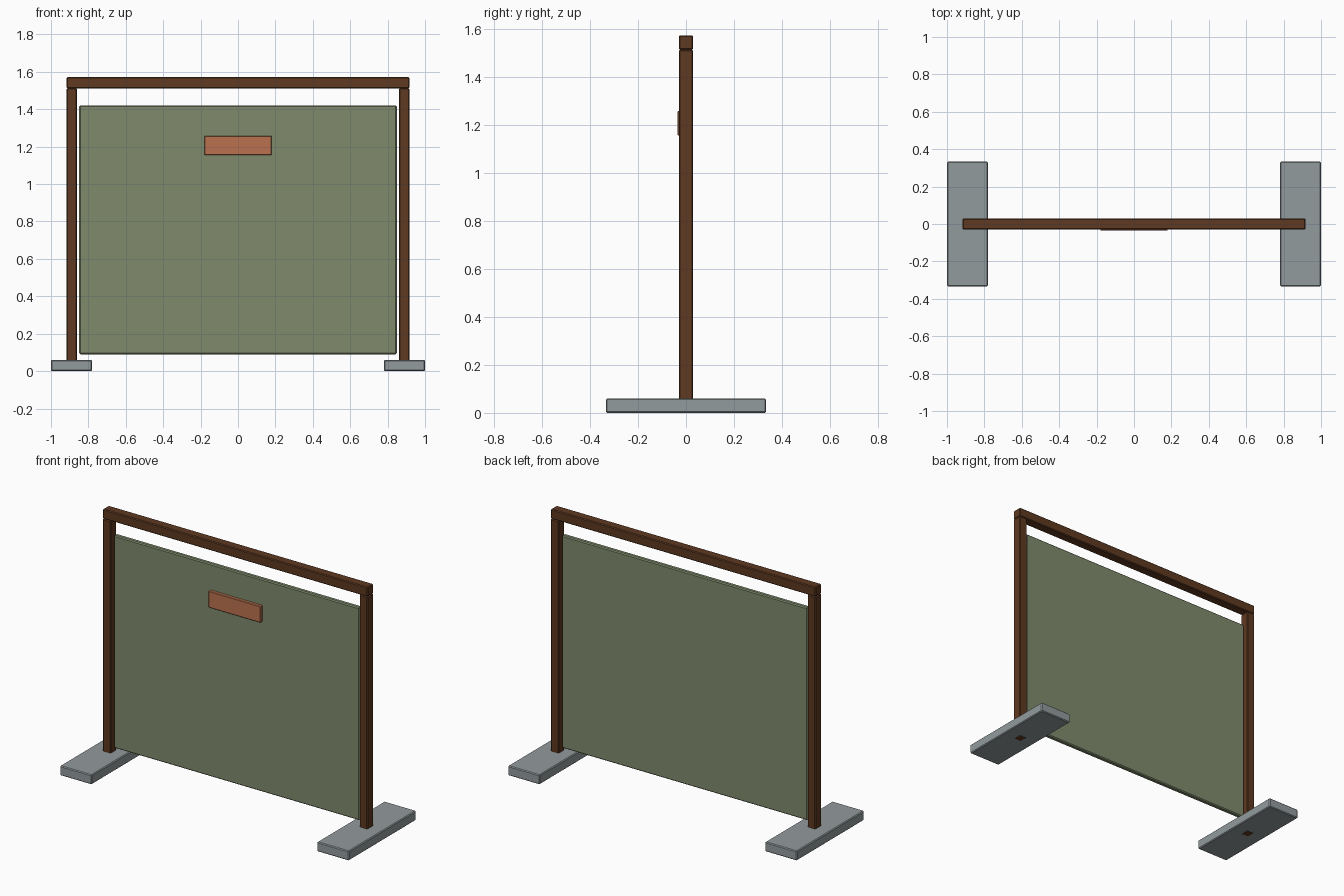
import bpy
import bmesh
from mathutils import Vector

cube = bpy.data.objects.get("Cube")
if cube:
    bpy.data.objects.remove(cube, do_unlink=True)


def material(name, color):
    mat = bpy.data.materials.new(name)
    mat.use_nodes = True
    mat.diffuse_color = (*color, 1)
    mat.node_tree.nodes["Principled BSDF"].inputs["Base Color"].default_value = (*color, 1)
    return mat


def box(name, low, high, mat, bevel):
    """Chamfered block spanning two opposite corners."""
    low, high = Vector(low), Vector(high)
    size, centre = high - low, (low + high) / 2
    bm = bmesh.new()
    bmesh.ops.create_cube(bm, size=1)
    bmesh.ops.scale(bm, vec=size, verts=bm.verts)
    bmesh.ops.bevel(bm, geom=bm.edges[:], offset=bevel, segments=1, affect='EDGES')
    mesh = bpy.data.meshes.new(name)
    bm.to_mesh(mesh)
    bm.free()
    mesh.materials.append(mat)
    obj = bpy.data.objects.new(name, mesh)
    obj.location = centre
    bpy.context.collection.objects.link(obj)
    return obj


wood = material("dark wood", (0.112, 0.041, 0.015))
cloth = material("sage green", (0.215, 0.258, 0.152))
clay = material("terracotta", (0.5, 0.171, 0.08))
stone = material("grey stone", (0.29, 0.328, 0.337))

# Feet and posts; each post runs through its foot to the ground
for side, sign in (("left", 1), ("right", -1)):
    def span(inner, outer):
        return sorted((sign * inner, sign * outer))

    a, b = span(0.78, 1.0)
    box(side + "_foot", (a, -0.333, 0), (b, 0.333, 0.06), stone, 0.005)
    a, b = span(0.86, 0.916)
    box(side + "_post", (a, -0.03, -0.0005), (b, 0.03, 1.512), wood, 0.005)

# Top rail
box("top_rail", (-0.916, -0.03, 1.512), (0.916, 0.03, 1.572), wood, 0.005)

# Hanging screen panel and the plate on its front
box("screen_panel", (-0.849, -0.015, 0.09), (0.849, 0.015, 1.42), cloth, 0.006)
box("front_plate", (-0.18, -0.035, 1.155), (0.18, -0.012, 1.258), clay, 0.003)
